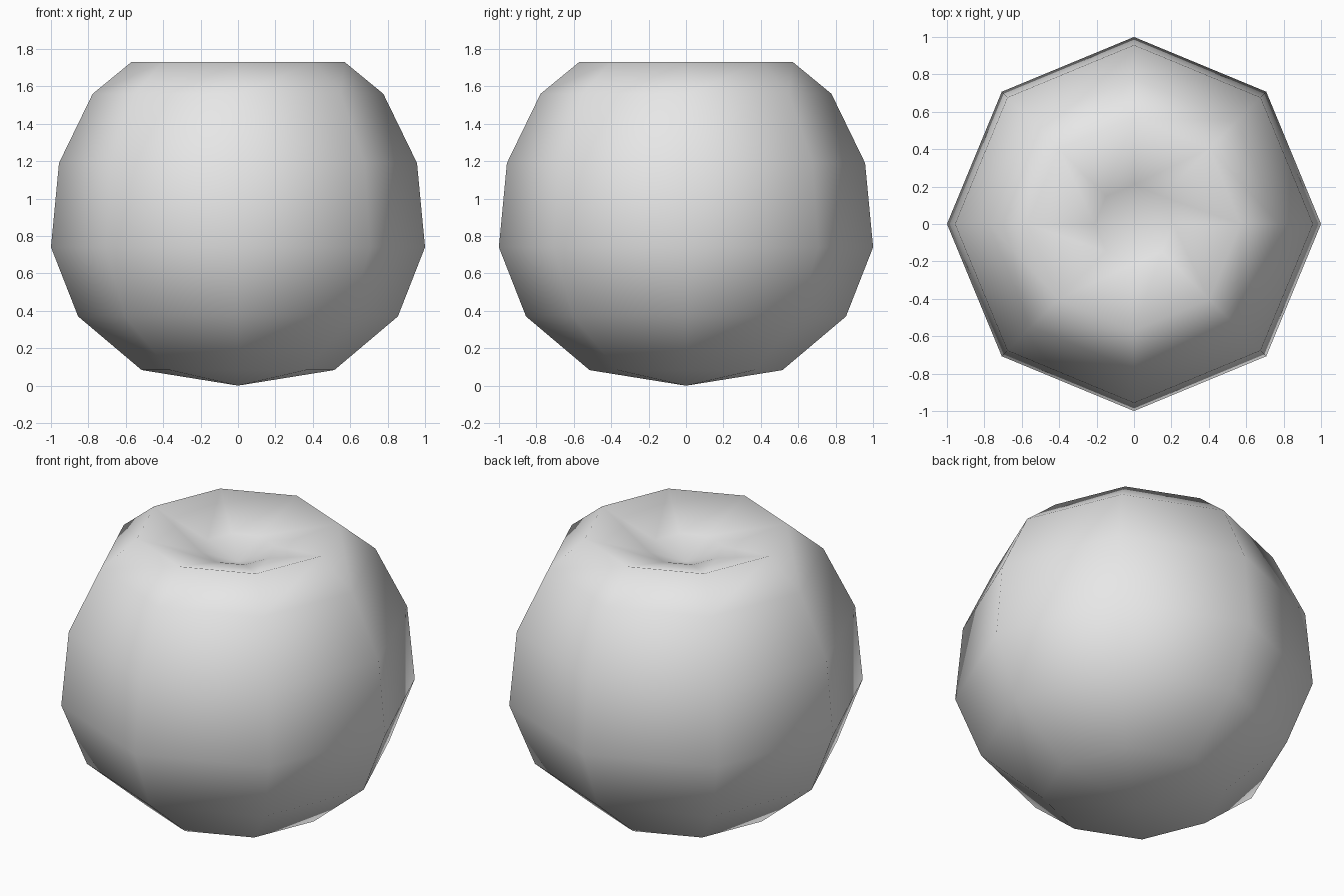
import bpy
import bmesh
from math import cos, sin, tau

cube = bpy.data.objects.get("Cube")
if cube:
    bpy.data.objects.remove(cube, do_unlink=True)

SIDES = 8
BOTTOM, DIMPLE = 0.0, 1.54
# radius and height of each ring, from the base up over the rim into the dimple
RINGS = [(0.515, 0.083), (0.855, 0.37), (1.0, 0.74), (0.957, 1.19),
         (0.777, 1.56), (0.57, 1.73), (0.21, 1.62)]


def make_material(name, color):
    mat = bpy.data.materials.new(name)
    mat.use_nodes = True
    mat.diffuse_color = color
    mat.node_tree.nodes["Principled BSDF"].inputs["Base Color"].default_value = color
    return mat


# Fruit-like body: a lathed low-poly ball with a sunken top
bm = bmesh.new()
rings = [[bm.verts.new((r * cos(tau * i / SIDES), r * sin(tau * i / SIDES), z))
          for i in range(SIDES)] for r, z in RINGS]
base = bm.verts.new((0, 0, BOTTOM))
dimple = bm.verts.new((0, 0, DIMPLE))

for i in range(SIDES):
    j = (i + 1) % SIDES
    bm.faces.new((base, rings[0][j], rings[0][i]))
    for low, high in zip(rings, rings[1:]):
        bm.faces.new((low[i], low[j], high[j], high[i]))
    bm.faces.new((rings[-1][i], rings[-1][j], dimple))

bmesh.ops.recalc_face_normals(bm, faces=bm.faces)
for face in bm.faces:
    face.smooth = True

mesh = bpy.data.meshes.new("dimpled_body")
bm.to_mesh(mesh)
bm.free()
mesh.materials.append(make_material("light grey", (0.8, 0.8, 0.8, 1.0)))
body = bpy.data.objects.new("dimpled_body", mesh)
bpy.context.collection.objects.link(body)
